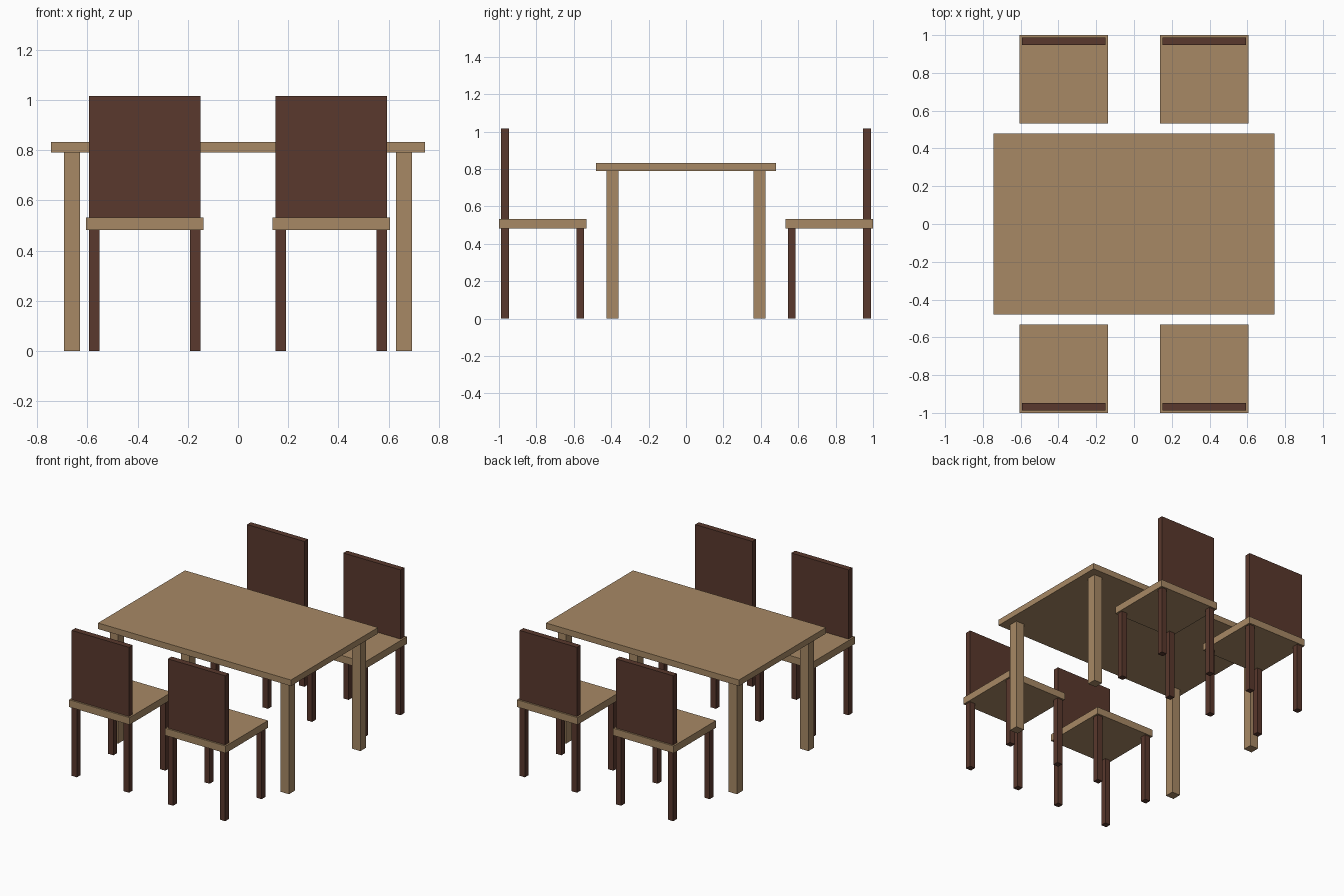
import bpy

cube = bpy.data.objects.get("Cube")
if cube:
    bpy.data.objects.remove(cube, do_unlink=True)


def make_material(name, rgb):
    mat = bpy.data.materials.new(name)
    mat.use_nodes = True
    color = (*rgb, 1.0)
    mat.diffuse_color = color
    mat.node_tree.nodes["Principled BSDF"].inputs["Base Color"].default_value = color
    return mat


light_wood = make_material("light wood", (0.39, 0.25, 0.13))
dark_wood = make_material("dark wood", (0.10, 0.04, 0.026))


def box(name, center, size, mat):
    """Box from its centre and full dimensions."""
    bpy.ops.mesh.primitive_cube_add(size=1, location=center)
    obj = bpy.context.object
    obj.name = name
    obj.scale = size
    bpy.ops.object.transform_apply(location=False, rotation=False, scale=True)
    obj.data.materials.append(mat)
    return obj


SIDES = ((1, "left"), (-1, "right"))
ENDS = ((-1, "front"), (1, "back"))

# Table
TABLE_UNDER, TABLE_TOP = 0.79, 0.832
box("table_top", (0, 0, (TABLE_UNDER + TABLE_TOP) / 2),
    (1.49, 0.96, TABLE_TOP - TABLE_UNDER), light_wood)
for sx, side in SIDES:
    for sy, end in ENDS:
        box(f"table_leg_{end}_{side}", (sx * 0.66, sy * 0.394, TABLE_UNDER / 2),
            (0.064, 0.064, TABLE_UNDER), light_wood)

# Chairs: two on each long side, backrests facing outward
SEAT_UNDER, SEAT_TOP, BACK_TOP = 0.482, 0.532, 1.015
SEAT, LEG, LEG_OFFSET = 0.467, 0.041, 0.201
CHAIR_X, CHAIR_Y = 0.3715, 0.7665


def chair(label, x, y, outward):
    box(f"seat_{label}", (x, y, (SEAT_UNDER + SEAT_TOP) / 2),
        (SEAT, SEAT, SEAT_TOP - SEAT_UNDER), light_wood)
    box(f"backrest_{label}", (x, y + outward * LEG_OFFSET, (SEAT_TOP + BACK_TOP) / 2),
        (2 * LEG_OFFSET + LEG, LEG, BACK_TOP - SEAT_TOP), dark_wood)
    for sx, side in SIDES:
        for sy, place in ((-1, "inner"), (1, "outer")):
            box(f"chair_leg_{place}_{side}_{label}",
                (x + sx * LEG_OFFSET, y + sy * outward * LEG_OFFSET, SEAT_UNDER / 2),
                (LEG, LEG, SEAT_UNDER), dark_wood)


for sx, side in SIDES:
    for sy, end in ENDS:
        chair(f"{end}_{side}", sx * CHAIR_X, sy * CHAIR_Y, sy)
